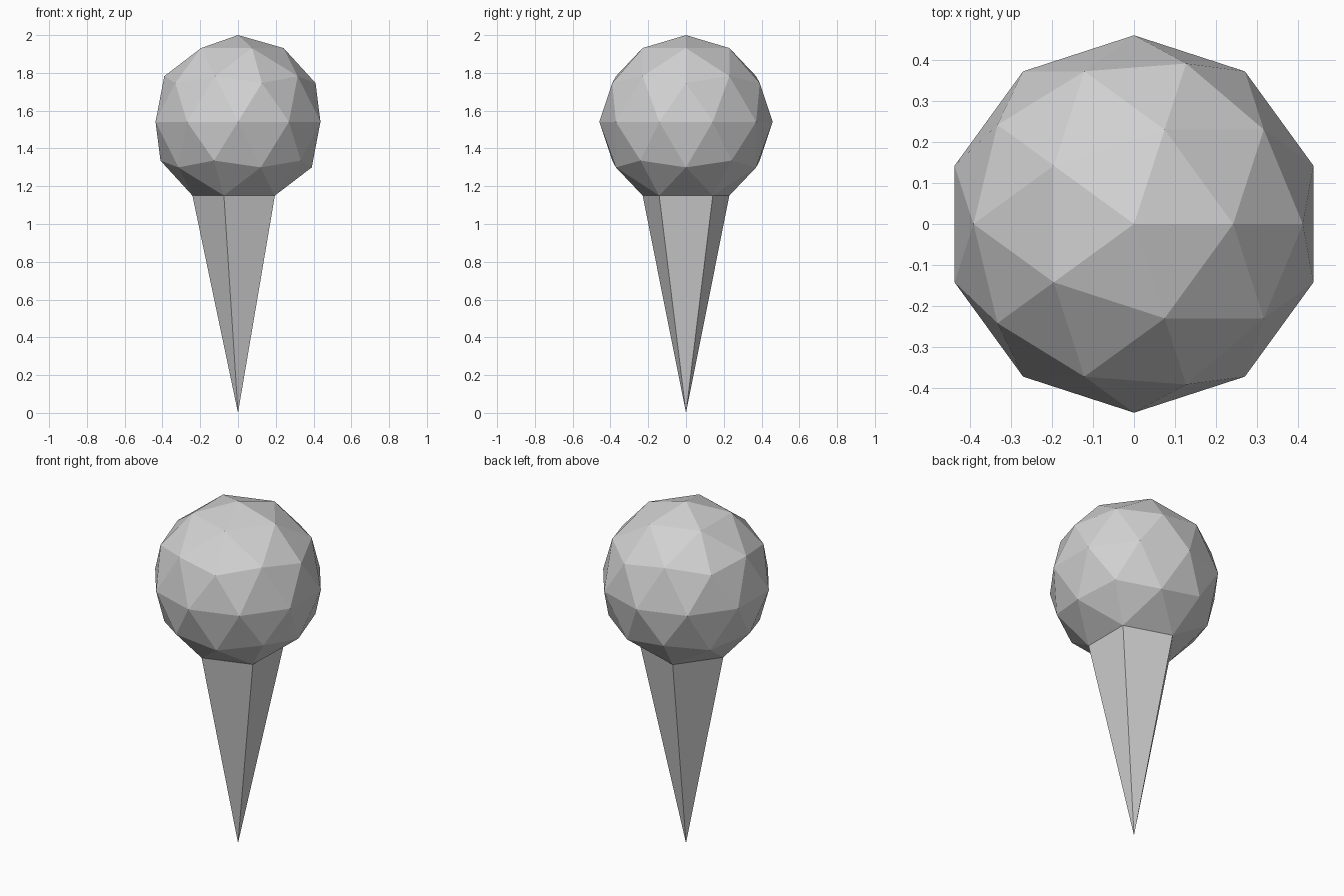
import bpy
import bmesh

cube = bpy.data.objects.get("Cube")
if cube:
    bpy.data.objects.remove(cube, do_unlink=True)

RADIUS = 0.459
HEIGHT = 2.0

# Plain grey
grey = bpy.data.materials.new("plain_grey")
grey.use_nodes = True
colour = (0.64, 0.64, 0.64, 1)
grey.diffuse_color = colour
grey.node_tree.nodes["Principled BSDF"].inputs["Base Color"].default_value = colour

# Faceted ball resting at the top
bm = bmesh.new()
bmesh.ops.create_icosphere(bm, subdivisions=2, radius=RADIUS)
bmesh.ops.translate(bm, verts=bm.verts, vec=(0, 0, HEIGHT - RADIUS))

# Lowest point drawn down to the floor, forming the five-sided cone
tip = min(bm.verts, key=lambda v: v.co.z)
tip.co = (0, 0, 0)

bmesh.ops.recalc_face_normals(bm, faces=bm.faces)
for face in bm.faces:
    face.smooth = False

mesh = bpy.data.meshes.new("ball_and_cone")
bm.to_mesh(mesh)
bm.free()
mesh.materials.append(grey)
bpy.context.collection.objects.link(bpy.data.objects.new("ball_and_cone", mesh))
